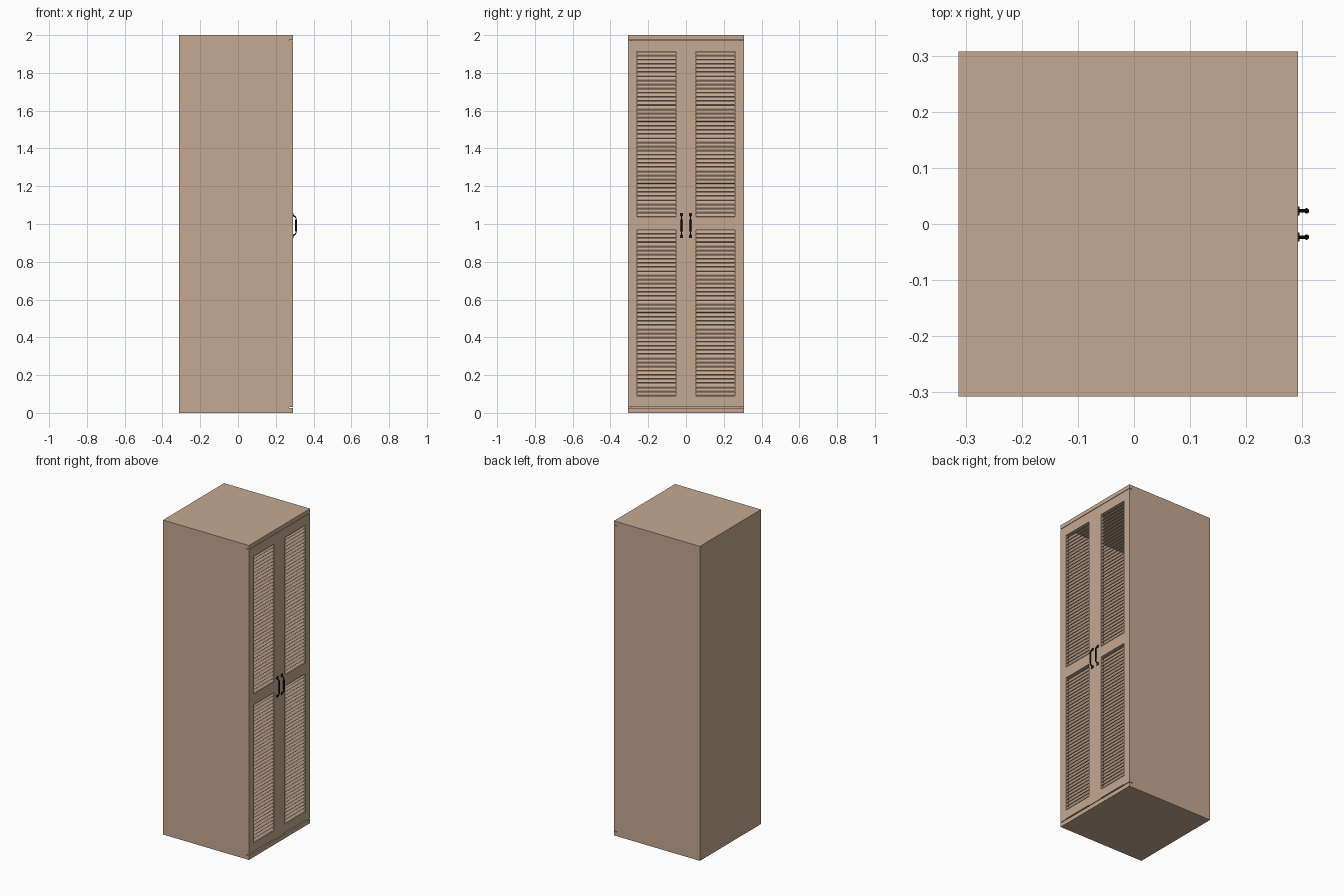
import bpy, bmesh, math
from mathutils import Matrix, Vector

if "Cube" in bpy.data.objects:
    bpy.data.objects.remove(bpy.data.objects["Cube"])


def material(name, rgb):
    m = bpy.data.materials.new(name)
    m.diffuse_color = (*rgb, 1)
    m.use_nodes = True
    m.node_tree.nodes["Principled BSDF"].inputs["Base Color"].default_value = m.diffuse_color
    return m


WOOD = material("tan wood", (0.56, 0.40, 0.29))
BLACK = material("black metal", (0.008, 0.008, 0.008))


def add_box(bm, lo, hi, tilt=0):
    lo, hi = Vector(lo), Vector(hi)
    bmesh.ops.create_cube(bm, size=1, matrix=Matrix.Translation((lo + hi) / 2)
                          @ Matrix.Rotation(tilt, 4, 'Y')
                          @ Matrix.Diagonal((*(hi - lo), 1)))


def make(name, bm, mat):
    me = bpy.data.meshes.new(name)
    bm.to_mesh(me)
    bm.free()
    me.materials.append(mat)
    ob = bpy.data.objects.new(name, me)
    bpy.context.collection.objects.link(ob)
    return ob


def box(name, lo, hi):
    bm = bmesh.new()
    add_box(bm, lo, hi)
    return make(name, bm, WOOD)


XB, XF, W = -0.313, 0.292, 0.307    # back, front, half width
T, DOOR = 0.022, 0.022              # panel and door thickness
Z0, Z1 = 0.028, 1.975               # door zone
XD = XF - DOOR

# Cabinet carcass
box("bottom_panel", (XB, -W, 0), (XF, W, Z0 - 0.002))
box("top_panel", (XB, -W, Z1), (XF, W, 2))
box("back_panel", (XB, -W + T, Z0 - 0.002), (XB + 0.015, W - T, Z1))
for s, n in ((-1, "left"), (1, "right")):
    a, b = sorted((s * W, s * (W - T)))
    box(n + "_side", (XB, a, Z0 - 0.002), (XD - 0.0005, b, Z1))

# Louvred doors
OPEN = ((0.09, 0.968), (1.037, 1.912))   # lower and upper openings
YI, YO = 0.053, 0.259
COUNT = 40
for s, n in ((-1, "left"), (1, "right")):
    def span(a, b):
        return sorted((s * a, s * b))
    bm = bmesh.new()
    for ya, yb in (span(0.0012, YI), span(YO, W)):          # stiles
        add_box(bm, (XD, ya, Z0 + 0.002), (XF, yb, Z1 - 0.003))
    ya, yb = span(YI, YO)
    for za, zb in ((Z0 + 0.006, OPEN[0][0]), (OPEN[0][1], OPEN[1][0]),
                   (OPEN[1][1], Z1 - 0.003)):               # rails
        add_box(bm, (XD, ya, za), (XF, yb, zb))
    make(n + "_door_frame", bm, WOOD)

    bm = bmesh.new()
    for za, zb in OPEN:
        pitch = (zb - za) / COUNT
        for i in range(COUNT):
            z, x = za + (i + 0.5) * pitch, XF - 0.0115
            add_box(bm, (x - 0.012, ya, z - 0.002),
                    (x + 0.012, yb, z + 0.002), math.radians(45))
    make(n + "_door_slats", bm, WOOD)

    # Pull handle: bent bar, thicker grip and two mounting plates
    yc, zc = s * 0.0235, 0.992
    bm = bmesh.new()
    half = [(XF + 0.001, 0.052), (XF + 0.009, 0.048), (XF + 0.0155, 0.04)]
    path = half + [(x, -z) for x, z in reversed(half)]
    rings = []
    for x, z in path:
        a = math.atan2(z, 0.03)
        ring = []
        for k in range(8):
            t = k * math.pi / 4
            u, v = 0.0032 * math.cos(t), 0.0032 * math.sin(t)
            ring.append(bm.verts.new((x + u * math.cos(a) * 0.9,
                                      yc + v, zc + z + u * math.sin(a))))
        rings.append(ring)
    for r, q in zip(rings, rings[1:]):
        for k in range(8):
            bm.faces.new((r[k], r[(k + 1) % 8], q[(k + 1) % 8], q[k]))
    bm.faces.new(rings[0])
    bm.faces.new(rings[-1][::-1])
    bmesh.ops.create_cone(bm, cap_ends=True, segments=12, radius1=0.0048,
                          radius2=0.0048, depth=0.066,
                          matrix=Matrix.Translation((XF + 0.0155, yc, zc)))
    for e in (-1, 1):
        add_box(bm, (XF, yc - 0.008, zc + e * 0.058 - 0.008),
                (XF + 0.003, yc + 0.008, zc + e * 0.058 + 0.008))
    bmesh.ops.recalc_face_normals(bm, faces=bm.faces)
    make(n + "_handle", bm, BLACK)
